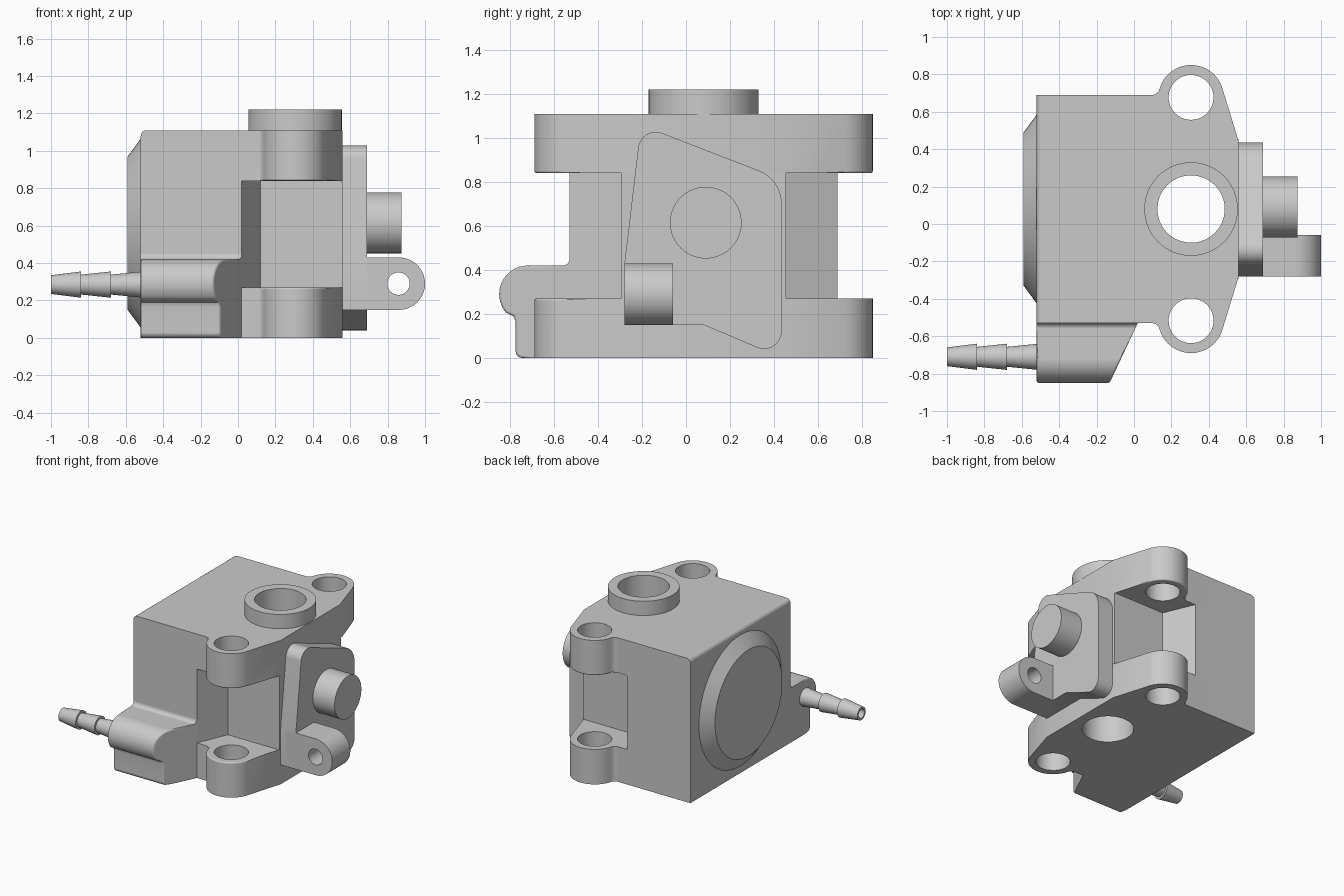
import bpy, bmesh, math
from mathutils import Vector

if "Cube" in bpy.data.objects:
    bpy.data.objects.remove(bpy.data.objects["Cube"])

metal = bpy.data.materials.new("grey metal")
metal.use_nodes = True
GREY = (0.59, 0.59, 0.59, 1)
metal.diffuse_color = GREY
metal.node_tree.nodes["Principled BSDF"].inputs["Base Color"].default_value = GREY

MID = 0.08            # symmetry line of the housing in y
SHELF, ROOF, TOP = 0.27, 0.84, 1.11
LEFT, RIGHT = -0.52, 0.56


def place(axis, u, v, w):
    """Profile point (u, v) at depth w along the axis."""
    return {"x": (w, u, v), "y": (u, w, v), "z": (u, v, w)}[axis]


def finish(name, bm):
    bmesh.ops.recalc_face_normals(bm, faces=bm.faces)
    mesh = bpy.data.meshes.new(name)
    bm.to_mesh(mesh)
    bm.free()
    mesh.materials.append(metal)
    ob = bpy.data.objects.new(name, mesh)
    bpy.context.collection.objects.link(ob)
    return ob


def round_edges(bm, rule, width):
    edges = [e for e in bm.edges if all(rule(v.co) for v in e.verts)]
    bmesh.ops.bevel(bm, geom=edges, offset=width, segments=4, profile=0.5,
                    affect='EDGES', clamp_overlap=True)


def prism(name, points, axis, lo, hi, shape=None, rounds=()):
    """Extrude a profile; shape moves vertices, rounds are (rule, width)."""
    bm = bmesh.new()
    face = bm.faces.new([bm.verts.new(place(axis, u, v, lo)) for u, v in points])
    out = bmesh.ops.extrude_face_region(bm, geom=[face])
    step = Vector(place(axis, 0, 0, hi - lo))
    for v in out["geom"]:
        if isinstance(v, bmesh.types.BMVert):
            v.co += step
    if shape:
        for v in bm.verts:
            shape(v.co)
    bmesh.ops.recalc_face_normals(bm, faces=bm.faces)
    for rule, width in rounds:
        round_edges(bm, rule, width)
    return finish(name, bm)


def lathe(name, profile, axis, centre, steps=64):
    """Revolve (depth, radius) points about an axis through centre."""
    bm = bmesh.new()
    verts = [bm.verts.new(Vector(place(axis, r, 0, d)) + Vector(centre))
             for d, r in profile]
    edges = [bm.edges.new(pair) for pair in zip(verts, verts[1:])]
    bmesh.ops.spin(bm, geom=verts + edges, cent=centre, axis=place(axis, 0, 0, 1),
                   angle=math.tau, steps=steps)
    bmesh.ops.remove_doubles(bm, verts=bm.verts, dist=1e-4)
    return finish(name, bm)


def rod(name, r, lo, hi, axis, centre):
    return lathe(name, [(lo, 0), (lo, r), (hi, r), (hi, 0)], axis, centre)


def arc(u, v, r, start, end, n=16):
    return [(u + r * math.cos(math.radians(start + (end - start) * i / n)),
             v + r * math.sin(math.radians(start + (end - start) * i / n)))
            for i in range(n + 1)]


def rounded(corners, n=10):
    """Polygon from (u, v, radius) corners."""
    pts = []
    for i, (u, v, r) in enumerate(corners):
        p = Vector((u, v))
        if r == 0:
            pts.append((u, v))
            continue
        a = (Vector(corners[i - 1][:2]) - p).normalized()
        b = (Vector(corners[(i + 1) % len(corners)][:2]) - p).normalized()
        half = a.angle(b) / 2
        centre = p + (a + b).normalized() * r / math.sin(half)
        start = (p + a * r / math.tan(half) - centre).normalized()
        end = (p + b * r / math.tan(half) - centre).normalized()
        pts += [tuple(centre + start.slerp(end, k / n) * r) for k in range(n + 1)]
    return pts


def cut(ob, cutters):
    bpy.context.view_layer.objects.active = ob
    for c in cutters:
        mod = ob.modifiers.new("hole", 'BOOLEAN')
        mod.operation, mod.solver, mod.object = 'DIFFERENCE', 'EXACT', c
        bpy.ops.object.modifier_apply(modifier=mod.name)


def mirrored(half):
    """Close a half outline (given for y above the middle) across the middle."""
    return [(x, MID + y) for x, y in half] + [(x, MID - y) for x, y in reversed(half)]


# Housing: two lugged flanges and a waisted core between them
flange = mirrored([(RIGHT, 0.36)] + arc(0.305, 0.595, 0.175, 17, 158, 24)
                  + [(0.133, 0.632), (0.12, 0.617), (0.10, 0.61), (LEFT, 0.61)])
core = mirrored([(RIGHT, 0.375), (0.12, 0.375), (0.02, 0.61), (LEFT, 0.61)])


def lug_rim(z, front_only=False):
    return lambda p: (abs(p.z - z) < 1e-4 and p.x > 0.11 and abs(p.y - MID) > 0.4
                      and (p.y < MID or not front_only))


def left_rim(p):
    return abs(p.z - TOP) < 1e-4 and p.x < LEFT + 1e-4


housing = [
    prism("lower_flange", flange, "z", 0, SHELF, rounds=[(lug_rim(SHELF, True), 0.025)]),
    prism("housing_core", core, "z", SHELF, ROOF),
    prism("upper_flange", flange, "z", ROOF, TOP,
          rounds=[(lug_rim(ROOF), 0.025), (left_rim, 0.03)]),
]
cutters = [rod("bore_cutter", 0.18, -0.2, 1.4, "z", (0.305, MID, 0))]
for side in (-1, 1):
    cutters.append(rod("bolt_cutter", 0.12, -0.2, 1.4, "z", (0.305, MID + side * 0.597, 0)))
cut(housing[0], cutters)
cut(housing[1], cutters[:1])
cut(housing[2], cutters)

# Collar around the bore
lathe("top_collar", [(TOP - 0.01, 0.18), (1.22, 0.18), (1.22, 0.25),
                     (TOP - 0.01, 0.25), (TOP - 0.01, 0.18)], "z", (0.305, MID, 0))

# Chamfered round cover on the right side of the housing
lathe("round_cover", [(LEFT + 0.01, 0), (LEFT + 0.01, 0.505), (LEFT, 0.505),
                      (-0.59, 0.41), (-0.59, 0)], "x", (0, MID, 0.56), 96)

# Inlet block with a slanted end, and its barbed hose fitting
block = ([(-0.525, 0), (-0.525, 0.45)] + arc(-0.56, 0.45, 0.03, 0, -90, 6)
         + arc(-0.72, 0.29, 0.13, 90, 220)
         + [(-0.785, 0.19), (-0.775, 0.165)] + arc(-0.745, 0.03, 0.03, 180, 270, 6))


def slant(p):
    if p.x > LEFT + 0.1:
        p.x += (p.y + 0.53) * 0.47


prism("inlet_block", block, "x", LEFT, 0.02, slant,
      [(lambda p: p.x < LEFT + 1e-4 and p.y < -0.57, 0.02),
       (lambda p: p.x > -0.2 and p.y < -0.57, 0.02)])

barb = [(-0.88, 0), (-0.88, 0.035), (-1.0, 0.035), (-1.0, 0.05)]
for x in (-0.84, -0.68, -0.51):
    barb += [(x, 0.07), (x, 0.053)]
lathe("hose_barb", barb + [(-0.51, 0)], "x", (0, -0.71, 0.285), 40)

# Side plate, shaft stub and pivot arm
plate = rounded([(-0.205, 1.06, 0.08), (0.435, 0.812, 0.16), (0.435, 0, 0.08),
                 (0.08, 0.15, 0), (-0.28, 0.15, 0), (-0.28, 0.43, 0)])
prism("side_plate", plate, "x", RIGHT - 0.01, 0.69)
rod("shaft_stub", 0.163, 0.68, 0.875, "x", (0, 0.09, 0.615))

arm = prism("pivot_arm", [(0.6, 0.43), (0.6, 0.15)] + arc(0.86, 0.29, 0.14, -90, 90, 32),
            "y", -0.28, -0.06)
cutters.append(rod("pivot_cutter", 0.06, -0.5, 0.3, "y", (0.858, 0, 0.29)))
cut(arm, cutters[-1:])

# Remove the cutters and shade curved faces smooth
for c in cutters:
    bpy.data.objects.remove(c)
for ob in bpy.context.collection.objects:
    if ob.type == 'MESH' and metal.name in ob.data.materials:
        bpy.ops.object.select_all(action='DESELECT')
        ob.select_set(True)
        bpy.context.view_layer.objects.active = ob
        bpy.ops.object.shade_smooth_by_angle(angle=math.radians(30))
        ob.modifiers.new("even shading", 'WEIGHTED_NORMAL').keep_sharp = True
